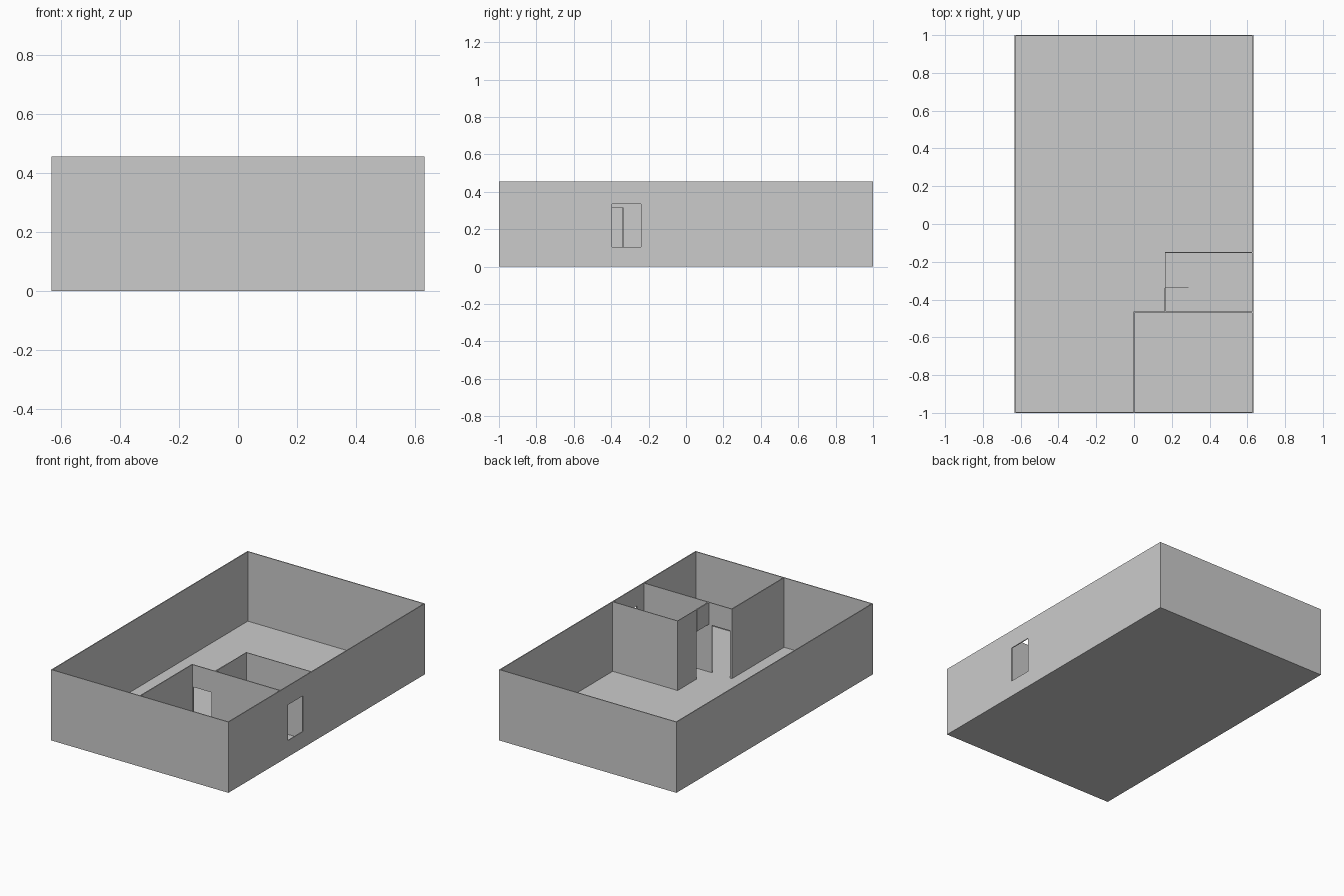
import bpy, bmesh
from mathutils import Vector

if "Cube" in bpy.data.objects:
    bpy.data.objects.remove(bpy.data.objects["Cube"])

W, L, H = 0.632, 1.0, 0.456      # half width, half length, wall height
T, F = 0.006, 0.008              # wall and floor thickness


def box(name, lo, hi):
    """Axis-aligned box between two corners."""
    lo, hi = Vector(lo), Vector(hi)
    bm = bmesh.new()
    bmesh.ops.create_cube(bm, size=1)
    for v in bm.verts:
        v.co = Vector([v.co[i] * (hi[i] - lo[i]) for i in range(3)])
    me = bpy.data.meshes.new(name)
    bm.to_mesh(me)
    bm.free()
    ob = bpy.data.objects.new(name, me)
    ob.location = (lo + hi) / 2
    bpy.context.collection.objects.link(ob)
    return ob


def cut(wall, name, lo, hi):
    """Cut an opening through a wall with a hidden box."""
    cutter = box(name, lo, hi)
    cutter.hide_render = True
    cutter.hide_viewport = True
    cutter.display_type = 'WIRE'
    mod = wall.modifiers.new(name, 'BOOLEAN')
    mod.operation = 'DIFFERENCE'
    mod.solver = 'EXACT'
    mod.object = cutter


# Floor and outer walls
box("floor", (-W, -L, 0), (W, L, F))
box("front_wall", (-W, -L, 0), (W, -L + T, H))
box("back_wall", (-W, L - T, 0), (W, L, H))
box("left_wall", (-W, -L + T, 0), (-W + T, L - T, H))
right_wall = box("right_wall", (W - T, -L + T, 0), (W, L - T, H))
cut(right_wall, "window_opening", (W - 0.05, -0.395, 0.105), (W + 0.05, -0.24, 0.335))

# Front room: side wall and rear wall with a doorway
box("front_room_side_wall", (-T / 2, -L + T, F), (T / 2, -0.470, H))
room_wall = box("front_room_rear_wall", (-T / 2, -0.470, F), (W - T, -0.464, H))
cut(room_wall, "front_room_doorway", (0.013, -0.52, -0.05), (0.139, -0.42, 0.313))

# Small room: rear wall, side wall and the lintel above its doorway
box("small_room_rear_wall", (0.163, -0.153, F), (W - T, -0.148, H))
box("small_room_side_wall", (0.163, -0.340, F), (0.167, -0.153, H))
box("small_room_door_lintel", (0.161, -0.464, 0.315), (0.169, -0.340, H))

# Door leaf standing open into the small room
box("open_door", (0.167, -0.340, F), (0.288, -0.335, 0.315))
